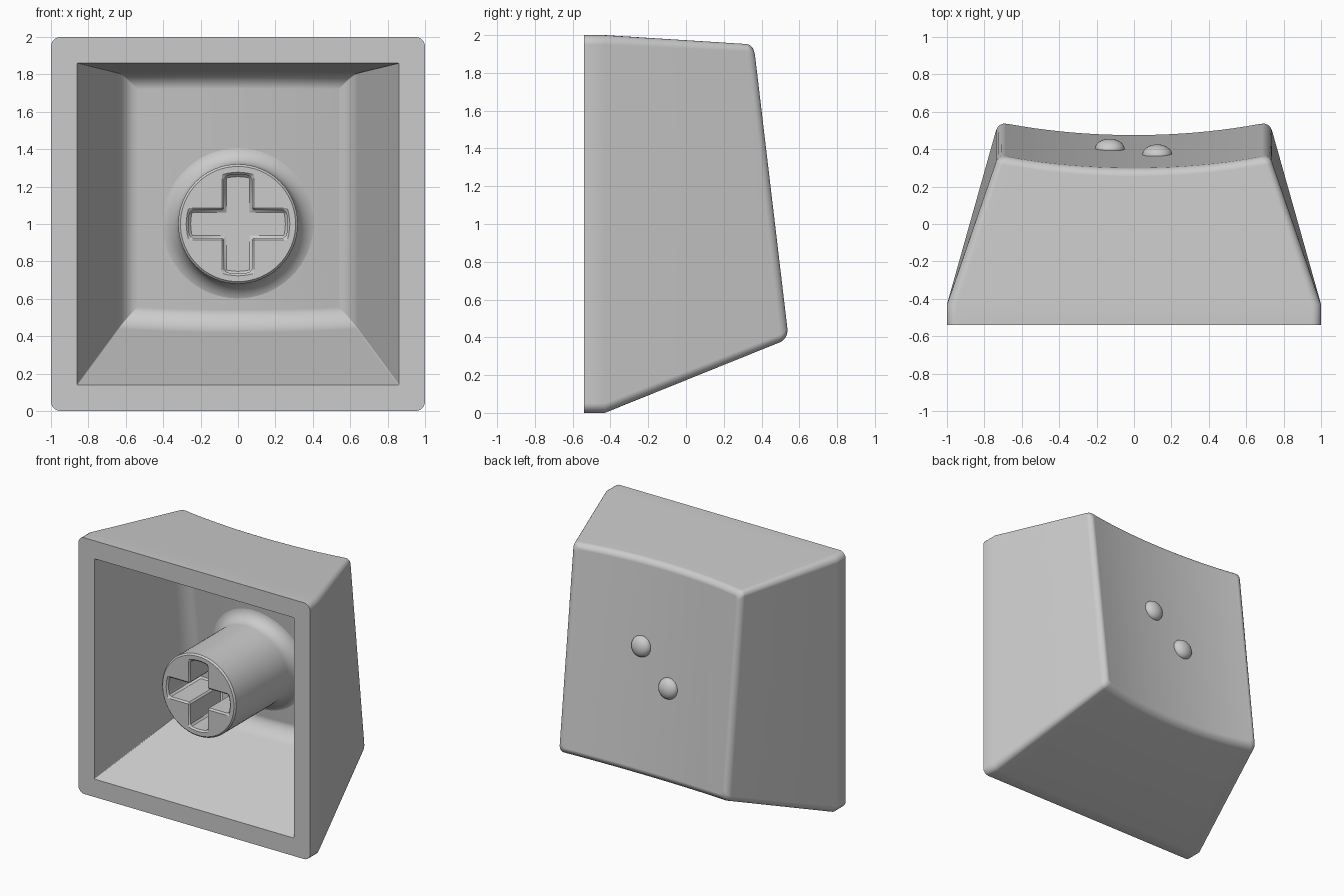
import bpy, bmesh
from math import sin, cos, pi, asin, radians
from mathutils import Vector

cube = bpy.data.objects.get("Cube")
if cube:
    bpy.data.objects.remove(cube)

GREY = (0.6, 0.6, 0.6, 1)
mat = bpy.data.materials.new("light_grey_plastic")
mat.use_nodes = True
mat.diffuse_color = GREY
mat.node_tree.nodes["Principled BSDF"].inputs["Base Color"].default_value = GREY

FRONT, SKIRT = -0.54, -0.43     # open rim and end of the straight skirt


def finish(name, bm, angle=35):
    bmesh.ops.recalc_face_normals(bm, faces=bm.faces)
    mesh = bpy.data.meshes.new(name)
    bm.to_mesh(mesh)
    bm.free()
    obj = bpy.data.objects.new(name, mesh)
    bpy.context.collection.objects.link(obj)
    mesh.materials.append(mat)
    select(obj)
    bpy.ops.object.shade_smooth_by_angle(angle=radians(angle))
    return obj


def select(obj):
    bpy.ops.object.select_all(action='DESELECT')
    obj.select_set(True)
    bpy.context.view_layer.objects.active = obj


def bridge(bm, a, b):
    n = len(a)
    for i in range(n):
        j = (i + 1) % n
        bm.faces.new((a[i], a[j], b[j], b[i]))


def loft(bm, rings):
    rows = [[bm.verts.new(p) for p in ring] for ring in rings]
    for a, b in zip(rows, rows[1:]):
        bridge(bm, a, b)
    return rows


def rounded_square(r, arc=5, steps=20):
    """Unit square outline; the lower half mirrors the upper half."""
    left = [(-1 + r - r * cos(a), 1 - r + r * sin(a))
            for a in (pi / 2 * i / arc for i in range(arc + 1))]
    straight = [(-1 + r + (2 - 2 * r) * i / steps, 1) for i in range(1, steps)]
    half = left + straight + [(-u, v) for u, v in reversed(left)]
    return half + [(u, -v) for u, v in reversed(half)]


def tapered_rings(outline, base, top, y0, dish, rim):
    """Rings up a tapered wall, rounding over on to a dished face.
    base and top: half width, low z, high z; top adds low y and high y."""
    bw, bl, bh = base
    tw, tl, th, yl, yh = top

    def place(u, v, t):
        k = (v + 1) / 2
        y = yl + (yh - yl) * k
        t -= dish * (1 - u * u) / (y - y0) * (t > 0.5)
        p = Vector((bw * u, y0, bl + (bh - bl) * k))
        return p.lerp(Vector((tw * u, y, tl + (th - tl) * k)), t)

    rings = [[place(u, v, 0) for u, v in outline]]
    for i in range(7):
        a = pi / 2 * i / 6
        s, t = 1 - rim * (1 - cos(a)), 1 - rim * (1 - sin(a))
        rings.append([place(u * s, v * s, t) for u, v in outline])
    return rings


def close_dish(bm, ring):
    half = len(ring) // 2
    for i in range(half - 1):
        quad = (ring[i], ring[i + 1], ring[-2 - i], ring[-1 - i])
        bm.faces.new(quad)


# Cap shell: straight skirt, tapered walls, dished face and hollow inside
bm = bmesh.new()
outer = tapered_rings(rounded_square(0.05), (1, 0, 2),
                      (0.725, 0.395, 1.95, 0.55, 0.365), SKIRT, 0.07, 0.05)
outer.insert(0, [Vector((p.x, FRONT, p.z)) for p in outer[0]])
outer = loft(bm, outer)
inner = loft(bm, tapered_rings(rounded_square(0.006), (0.86, 0.14, 1.86),
                               (0.61, 0.48, 1.80, 0.36, 0.20), FRONT, 0.05, 0.12))
close_dish(bm, outer[-1])
close_dish(bm, inner[-1])
bridge(bm, outer[0], inner[0])
shell = finish("cap_shell", bm)
shell.modifiers.new("Weighted", 'WEIGHTED_NORMAL').keep_sharp = True

# Stem: round post flaring into the sloped, curved floor
STEM_R, FLARE, SIDES = 0.32, 0.11, 64
profile = [(STEM_R, -0.49, 0)]
for i in range(9):
    a = pi / 2 * i / 8
    profile.append((STEM_R + FLARE * (1 - cos(a)), 0.14 + FLARE * sin(a), 1))


def stem_ring(r, y, follow):
    ring = []
    for i in range(SIDES):
        x, z = r * cos(2 * pi * i / SIDES), r * sin(2 * pi * i / SIDES)
        ring.append((x, y + follow * (0.13 * x * x - 0.122 * z), 1 + z))
    return ring


bm = bmesh.new()
rows = loft(bm, [stem_ring(*p) for p in profile])
bm.faces.new(rows[0])
bm.faces.new(rows[-1])
stem = finish("stem", bm)

# Cross slot with curved arm ends, cut into the stem
ARM, REACH = 0.074, 0.265
cross = []
for k in range(4):
    spread = asin(ARM / REACH)
    for i in range(7):
        a = k * pi / 2 + spread * (i / 3 - 1)
        cross.append((REACH * cos(a), REACH * sin(a)))
    a = k * pi / 2 + pi / 4
    cross.append((ARM * 2 ** 0.5 * cos(a), ARM * 2 ** 0.5 * sin(a)))
bm = bmesh.new()
rows = loft(bm, [[(x, y, 1 + z) for x, z in cross] for y in (-0.6, -0.1)])
for row in rows:
    bm.faces.new(row)
cutter = finish("slot_cutter", bm)
cutter.hide_render = True

cut = stem.modifiers.new("Slot", 'BOOLEAN')
cut.object, cut.operation, cut.solver = cutter, 'DIFFERENCE', 'EXACT'
edge = stem.modifiers.new("Chamfer", 'BEVEL')
edge.width, edge.segments = 0.012, 1
edge.limit_method, edge.angle_limit = 'ANGLE', radians(50)
select(stem)
for m in ("Slot", "Chamfer"):
    bpy.ops.object.modifier_apply(modifier=m)
bpy.ops.object.shade_smooth_by_angle(angle=radians(35))
bpy.data.objects.remove(cutter)

# Two raised dots on the dished face
for name, x, y, z in (("upper_dot", 0.125, 0.37, 1.31), ("lower_dot", -0.13, 0.40, 1.06)):
    bm = bmesh.new()
    bmesh.ops.create_uvsphere(bm, u_segments=32, v_segments=16, radius=1)
    dot = finish(name, bm)
    dot.location = (x, y, z)
    dot.scale = (0.08, 0.055, 0.08)
    dot.rotation_euler = (radians(6.8), 0, 0)
